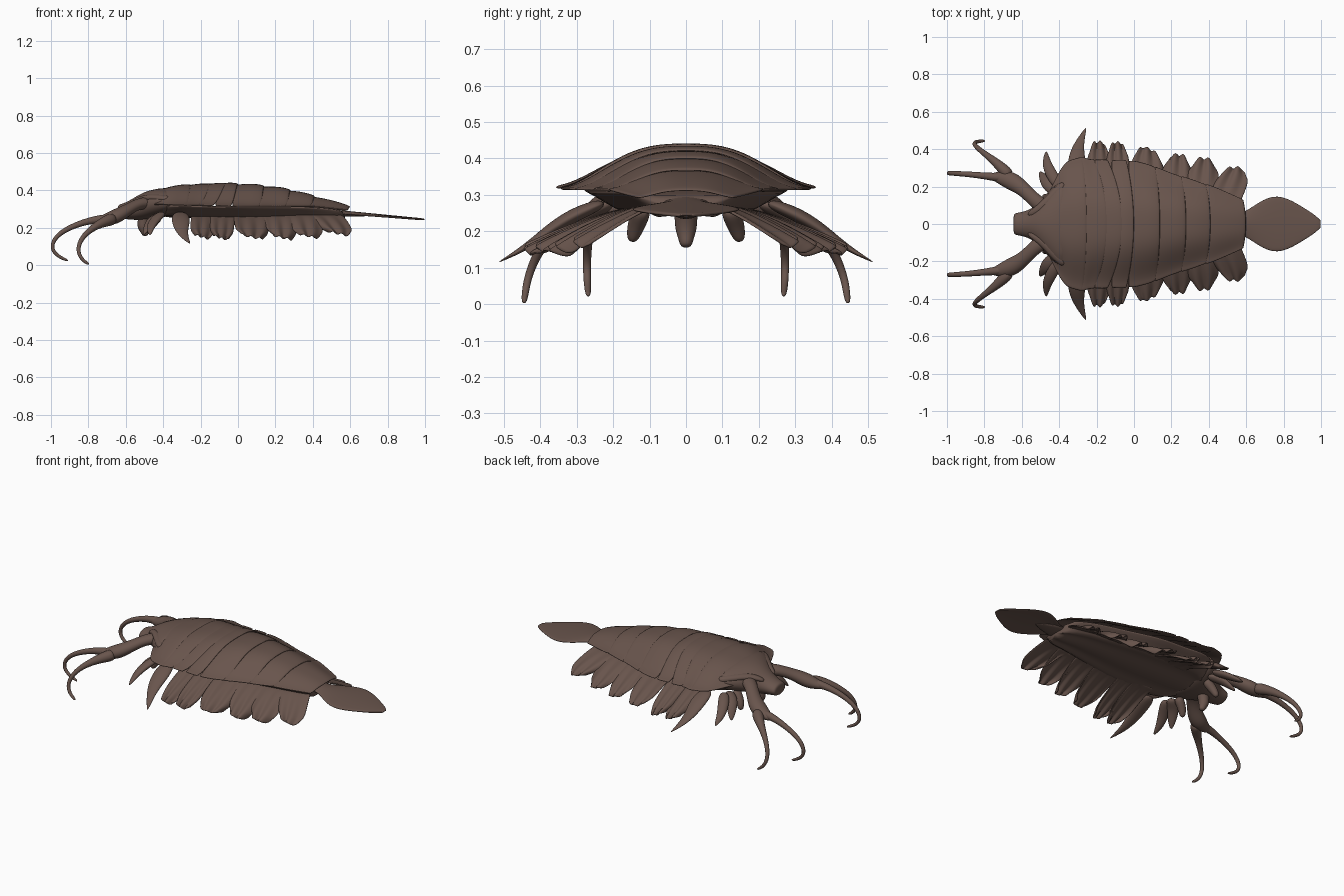
import bpy, bmesh, math
from mathutils import Vector

if "Cube" in bpy.data.objects:
    bpy.data.objects.remove(bpy.data.objects["Cube"])

brown = bpy.data.materials.new("shell brown")
brown.use_nodes = True
colour = (0.14, 0.09, 0.073, 1)
brown.diffuse_color = colour
brown.node_tree.nodes["Principled BSDF"].inputs["Base Color"].default_value = colour


def skin(name, rows, closed=False, mirror=False, thick=0, subdiv=1):
    """Surface through rows of points; closed rows are rings with end caps."""
    bm = bmesh.new()
    grid = [[bm.verts.new(p) for p in row] for row in rows]
    n = len(rows[0])
    for a, b in zip(grid, grid[1:]):
        for i in range(n if closed else n - 1):
            j = (i + 1) % n
            bm.faces.new((a[i], a[j], b[j], b[i]))
    if closed:
        bm.faces.new(grid[0])
        bm.faces.new(grid[-1])
    bmesh.ops.recalc_face_normals(bm, faces=bm.faces)
    mesh = bpy.data.meshes.new(name)
    bm.to_mesh(mesh)
    bm.free()
    mesh.materials.append(brown)
    obj = bpy.data.objects.new(name, mesh)
    bpy.context.collection.objects.link(obj)
    if thick:
        mod = obj.modifiers.new("thickness", 'SOLIDIFY')
        mod.thickness, mod.offset = thick, 0
    if mirror:
        obj.modifiers.new("mirror", 'MIRROR').use_axis = (False, True, False)
    obj.modifiers.new("smooth", 'SUBSURF').levels = subdiv
    mesh.polygons.foreach_set("use_smooth", [True] * len(mesh.polygons))


def blend(table, x):
    """Linear lookup in a short list of (x, value)."""
    for (a, va), (b, vb) in zip(table, table[1:]):
        if x <= b:
            f = max(0, (x - a) / (b - a))
            return va + (vb - va) * f
    return table[-1][1]


def limb(name, path, radii, flat=1.0, mirror=True):
    """Tapered limb along a path without twist; flat squeezes it vertically."""
    pts = [Vector(p) for p in path]
    rows, side = [], None
    for i, p in enumerate(pts):
        t = (pts[min(i + 1, len(pts) - 1)] - pts[max(i - 1, 0)]).normalized()
        if side is None:
            side = t.cross(Vector((0, 0, 1)))
            if side.length < 0.1:
                side = Vector((0, 1, 0))
        side = (side - t * side.dot(t)).normalized()
        up = side.cross(t)
        rows.append([p + radii[i] * (side * math.cos(a) + up * math.sin(a) * flat)
                     for a in [math.tau * k / 10 for k in range(10)]])
    skin(name, rows, True, mirror, subdiv=2)


# Overall shell shape along the body
WIDTH = [(-.47, .14), (-.42, .23), (-.39, .29), (-.35, .335), (-.25, .36), (-.2, .345), (0, .34),
         (.1, .315), (.2, .275), (.28, .25), (.42, .205), (.6, .13)]
TOP = [(-.47, .39), (-.3, .42), (-.05, .43), (.1, .422), (.25, .402), (.42, .36), (.6, .306)]
EDGE = [(-.47, .325), (0, .315), (.4, .314), (.6, .293)]


def shell_row(x, lift, sweep):
    w, top, edge = blend(WIDTH, x), blend(TOP, x) + lift, blend(EDGE, x)
    row = []
    for k in range(33):
        t = abs(k / 16 - 1)
        h = .4 * (1 + math.cos(math.pi * t ** 1.5)) + .2 * (1 - t * t)
        row.append((x - sweep * t * t, w * (k / 16 - 1) * (1 + lift), edge + (top - edge) * h))
    return row


# Overlapping back plates, rear rim raised over the next plate
plates = [(-.47, -.25, .02), (-.31, -.14, .07), (-.21, -.06, .08), (-.12, .0, .04),
          (-.03, .14, .02), (.11, .28, .02), (.25, .41, .02), (.38, .6, .015)]
for number, (x0, x1, sweep) in enumerate(plates):
    rows = []
    for s in range(8):
        f = s / 7
        rows.append(shell_row(x0 + (x1 - x0) * f, .014 * math.sin(f * 2.2) - .006, sweep * f))
    skin("back_plate_%d" % (number + 1), rows, thick=.008)

# Belly, stepping inwards below the plates, with long grooves
rows = []
for s in range(13):
    x = -.42 + s * .083
    w, e = blend(WIDTH, x), blend(EDGE, x)
    section = [(.9, 0), (.78, -.008), (.64, -.04), (.5, -.068), (.38, -.055), (.24, -.055), (.1, -.068)]
    low = [(w * a, e + b) for a, b in section]
    rows.append([(x, y, z) for y, z in low] + [(x, -y, z) for y, z in reversed(low)])
skin("belly", rows, True)

# Head: broad hump narrowing to a blunt snout
head = [(-.645, .05, .315, .255), (-.635, .06, .325, .25), (-.60, .065, .335, .245), (-.55, .08, .365, .24),
        (-.50, .13, .395, .24), (-.43, .21, .412, .25), (-.34, .27, .42, .26)]
rows = []
for x, ry, top, low in head:
    rows.append([(x, ry * math.cos(a), (top + low) / 2 + (top - low) / 2 * math.sin(a))
                 for a in [math.tau * k / 16 for k in range(16)]])
skin("head", rows, True, subdiv=2)

# Low brow ridges and mouth parts
limb("brow_ridge", [(-.57, .045, .335), (-.50, .08, .362), (-.43, .15, .358), (-.36, .22, .352)],
     [.018, .026, .032, .03], .7)
limb("mouth_palp", [(-.50, 0, .27), (-.505, 0, .235), (-.51, 0, .205), (-.50, 0, .18), (-.49, 0, .155)],
     [.04, .032, .032, .022, .016], mirror=False)
limb("jaw", [(-.42, .12, .27), (-.45, .13, .235), (-.47, .14, .205), (-.48, .15, .17)],
     [.03, .028, .024, .014])

# Grasping arms, each forked into two hooked prongs
limb("grasping_arm", [(-.43, .06, .32), (-.50, .10, .335), (-.55, .145, .32), (-.60, .195, .29),
                      (-.66, .235, .255), (-.72, .25, .24), (-.77, .258, .235)],
     [.04, .045, .038, .042, .055, .036, .014], .8)
limb("inner_prong", [(-.68, .245, .25), (-.78, .255, .242), (-.87, .265, .215), (-.95, .27, .175),
                     (-.992, .272, .125), (-.994, .272, .08), (-.96, .27, .045), (-.905, .268, .022)],
     [.03, .02, .016, .014, .012, .011, .010, .007])
limb("outer_prong", [(-.66, .25, .25), (-.71, .305, .235), (-.77, .355, .205), (-.83, .40, .155),
                     (-.855, .425, .10), (-.852, .437, .06), (-.83, .442, .025), (-.795, .445, .003)],
     [.04, .03, .019, .014, .012, .011, .010, .007])

# Pointed side legs near the head
limb("front_spine", [(-.40, .16, .27), (-.455, .20, .25), (-.48, .24, .215), (-.505, .28, .16)],
     [.03, .035, .032, .008], .6)
limb("second_spine", [(-.40, .20, .28), (-.445, .27, .245), (-.47, .33, .20), (-.47, .39, .16)],
     [.03, .034, .026, .006], .6)
limb("side_horn", [(-.31, .22, .28), (-.305, .31, .245), (-.305, .38, .2), (-.29, .44, .155), (-.255, .518, .113)],
     [.04, .055, .042, .024, .003], .4)


def flap(name, root, tip, wide, y1, z1, slant):
    """Broad drooping gill flap with a blunt, scalloped end."""
    rows = []
    for j in range(15):
        v = j / 14
        half = wide * (1.1 - .1 * v) * math.sqrt(max(.4, 1 - v ** 10))
        mid = root + (tip - root) * v
        row = []
        for i in range(17):
            u = i / 8 - 1
            wave = .008 * v * math.cos(u * 8 + root * 9)
            y0 = min(.13, blend(WIDTH, mid + half * u) * .6)
            reach = y1 + slant * u - .045 * abs(u) ** 5
            row.append((mid + half * u, y0 + (reach - y0) * v + wave,
                        .265 + (z1 - .265) * v ** 1.35 + wave * .8 - .012 * u * v))
        rows.append(row)
    skin(name, rows, mirror=True, thick=.008)


# root x, tip x, half width, reach, tip height, slant of the end
flaps = [(-.18, -.19, .065, .44, .15, .0), (-.08, -.09, .062, .437, .145, .0),
         (.07, .075, .088, .405, .15, -.02), (.22, .235, .08, .372, .147, -.003),
         (.35, .375, .085, .352, .155, -.005), (.46, .54, .088, .303, .168, .0)]
for number, spec in enumerate(flaps):
    flap("side_flap_%d" % (number + 1), *spec)

# Leaf-shaped tail fan with a slight central keel
leaf = [(.42, .06), (.56, .055), (.61, .075), (.67, .12), (.75, .157), (.83, .135),
        (.90, .092), (.96, .055), (1.0, .018)]
rows = []
for x, w in leaf:
    z = .278 - .035 * (x - .5) / .5
    rows.append([(x, w * t, z + .014 * (1 - t * t) * (1.05 - x) * 2) for t in [k / 4 - 1 for k in range(9)]])
skin("tail_fan", rows, thick=.01, subdiv=2)
limb("tail_root", [(.36, 0, .285), (.5, 0, .28), (.62, 0, .272), (.72, 0, .265)],
     [.1, .08, .055, .01], .25, mirror=False)
